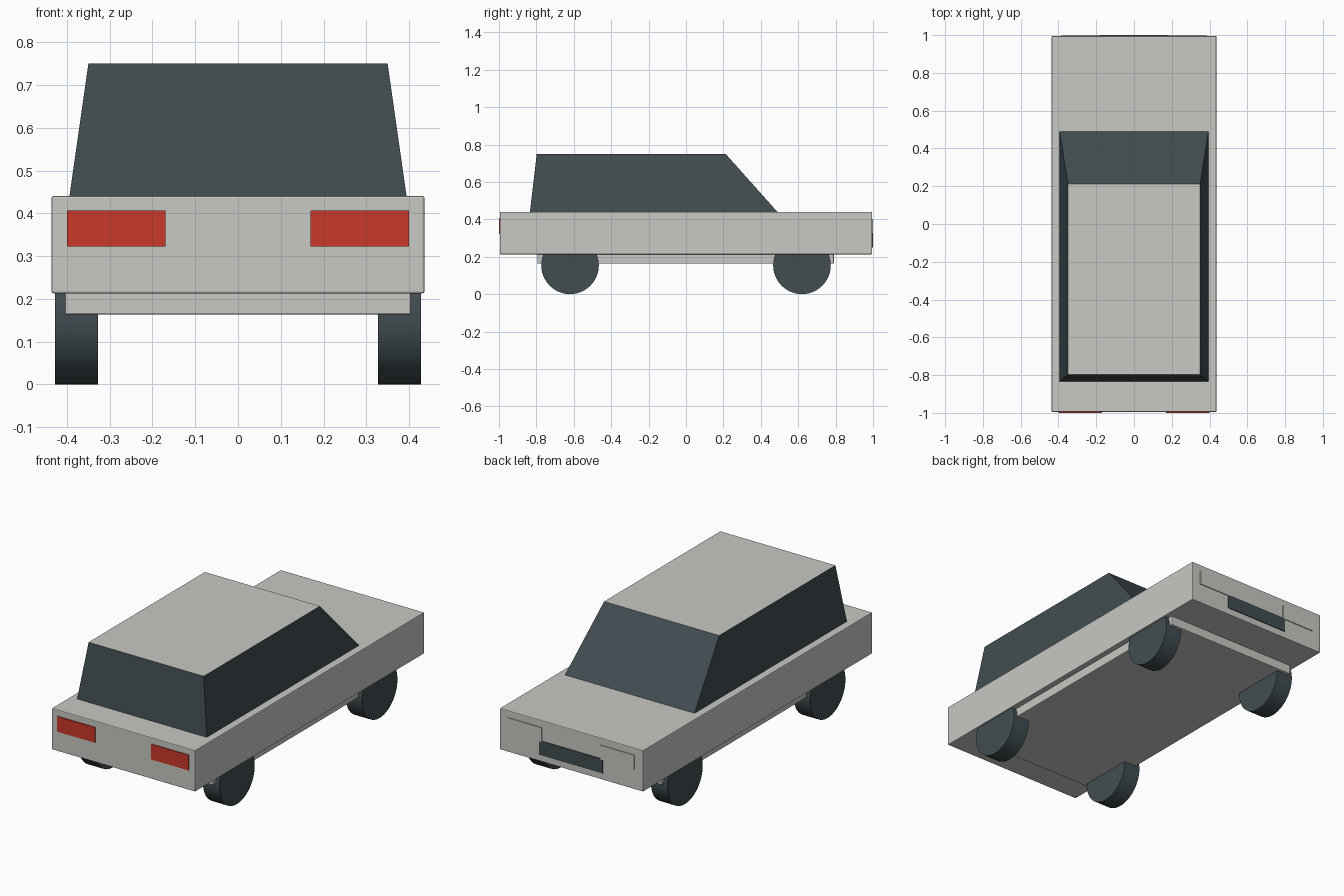
import bpy, bmesh, math

if "Cube" in bpy.data.objects:
    bpy.data.objects.remove(bpy.data.objects["Cube"])


def material(name, rgb):
    m = bpy.data.materials.new(name)
    m.diffuse_color = (*rgb, 1)
    m.use_nodes = True
    m.node_tree.nodes["Principled BSDF"].inputs["Base Color"].default_value = m.diffuse_color
    return m


GREY = material("light grey paint", (0.58, 0.58, 0.55))
DARK = material("dark slate", (0.053, 0.074, 0.082))
RED = material("tail light red", (0.60, 0.040, 0.024))


def finish(bm, name, *mats):
    bmesh.ops.recalc_face_normals(bm, faces=bm.faces)
    me = bpy.data.meshes.new(name)
    bm.to_mesh(me)
    bm.free()
    for m in mats:
        me.materials.append(m)
    ob = bpy.data.objects.new(name, me)
    bpy.context.collection.objects.link(ob)
    return ob


def box_mesh(x, y, z):
    """Box from (min, max) ranges."""
    bm = bmesh.new()
    bmesh.ops.create_cube(bm, size=1)
    for v in bm.verts:
        v.co = [r[0] if c < 0 else r[1] for c, r in zip(v.co, (x, y, z))]
    return bm


def box(name, x, y, z, mat, bevel=0):
    ob = finish(box_mesh(x, y, z), name, mat)
    if bevel:
        mod = ob.modifiers.new("edge bevel", 'BEVEL')
        mod.width = bevel
        mod.segments = 2
    return ob


# Main body slab and narrower chassis underneath
box("body", (-0.436, 0.436), (-0.995, 0.995), (0.213, 0.44), GREY, 0.004)
box("chassis", (-0.405, 0.405), (-0.795, 0.79), (0.163, 0.23), GREY, 0.004)

# Cabin: tapered box, dark glass sides with a grey roof
bm = box_mesh((-0.395, 0.395), (-0.835, 0.493), (0.435, 0.75))
for v in bm.verts:
    if v.co.z > 0.6:
        v.co.x = math.copysign(0.35, v.co.x)
        v.co.y = -0.798 if v.co.y < 0 else 0.212
bm.normal_update()
for f in bm.faces:
    f.material_index = 1 if f.normal.z > 0.9 else 0
finish(bm, "cabin", DARK, GREY)

# Lamps on both ends, mirrored left and right
for side, s in (("left", -1), ("right", 1)):
    box("tail_light_" + side, sorted((s * 0.17, s * 0.40)), (-1.0, -0.993),
        (0.322, 0.406), RED)
    box("headlight_" + side, sorted((s * 0.18, s * 0.383)), (0.993, 1.0),
        (0.323, 0.402), GREY)

# Dark grille between the headlights
box("grille", (-0.193, 0.193), (0.993, 0.9995), (0.25, 0.328), DARK)

# Four wheels
for side, s in (("left", -1), ("right", 1)):
    for end, y in (("front", -0.62), ("back", 0.62)):
        bpy.ops.mesh.primitive_cylinder_add(
            vertices=48, radius=0.154, depth=0.1,
            location=(s * 0.378, y, 0.154), rotation=(0, math.pi / 2, 0))
        wheel = bpy.context.object
        wheel.name = f"wheel_{end}_{side}"
        wheel.data.materials.append(DARK)
        bpy.ops.object.shade_smooth_by_angle(angle=math.radians(30))
